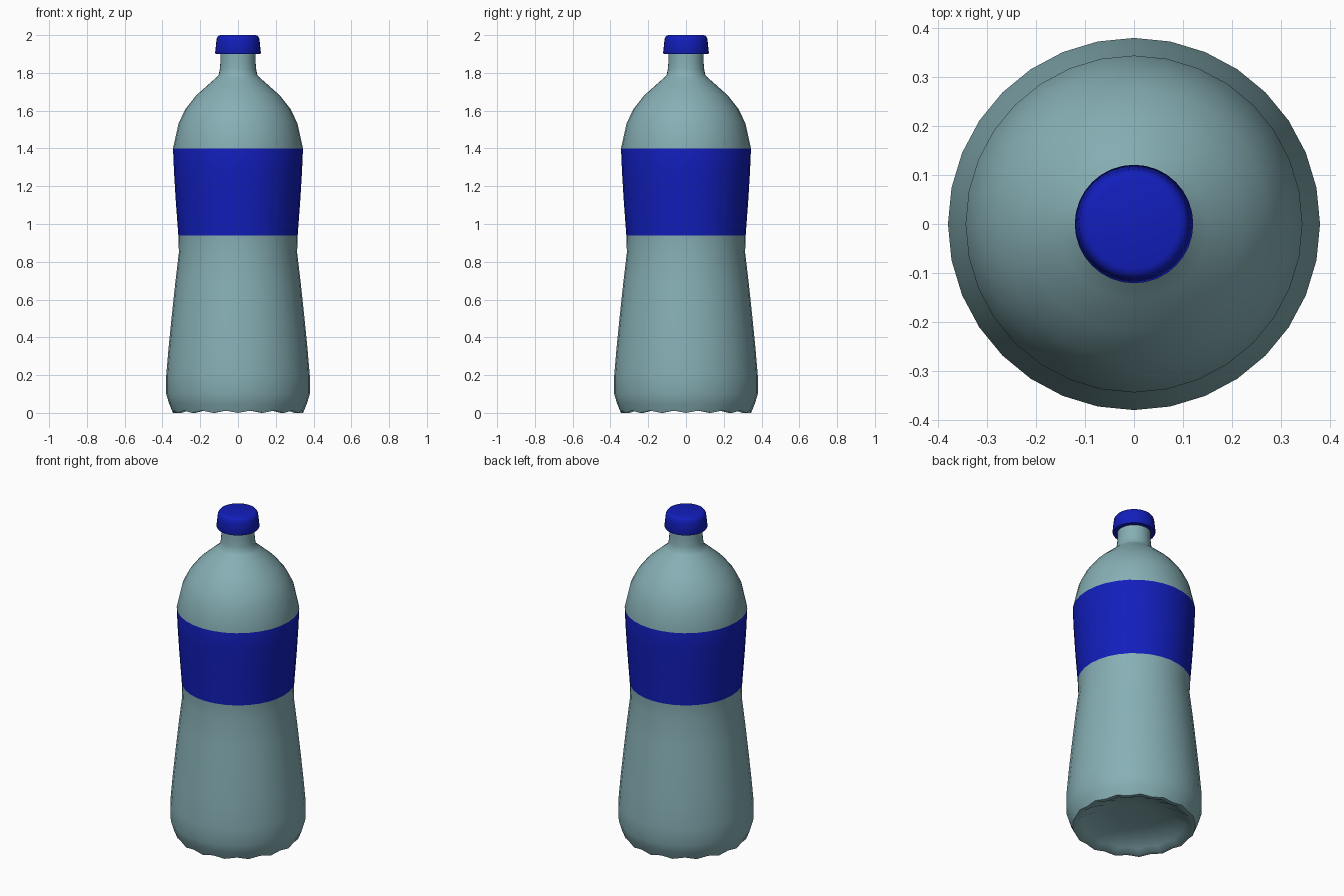
import bpy, bmesh, math

if "Cube" in bpy.data.objects:
    bpy.data.objects.remove(bpy.data.objects["Cube"])

SIDES = 32


def material(name, colour):
    m = bpy.data.materials.new(name)
    m.diffuse_color = (*colour, 1)
    m.use_nodes = True
    m.node_tree.nodes["Principled BSDF"].inputs["Base Color"].default_value = m.diffuse_color
    return m


def lathe(name, profile, mats, ripple=None, slot=lambda z: 0):
    """Spin (radius, z) points about z; ripple maps ring index to odd-vertex lift."""
    ripple = ripple or {}
    bm = bmesh.new()
    rings = []
    for i, (r, z) in enumerate(profile):
        if r == 0:
            rings.append([bm.verts.new((0, 0, z))] * SIDES)
            continue
        ring = []
        for k in range(SIDES):
            a = math.tau * k / SIDES
            lift = ripple.get(i, 0) * (k % 2)
            ring.append(bm.verts.new((r * math.cos(a), r * math.sin(a), z + lift)))
        rings.append(ring)
    for i in range(len(rings) - 1):
        lo, hi = rings[i], rings[i + 1]
        zmid = (profile[i][1] + profile[i + 1][1]) / 2
        for k in range(SIDES):
            n = (k + 1) % SIDES
            corners = list(dict.fromkeys((lo[k], lo[n], hi[n], hi[k])))
            bm.faces.new(corners).material_index = slot(zmid)
    bmesh.ops.recalc_face_normals(bm, faces=bm.faces)
    mesh = bpy.data.meshes.new(name)
    bm.to_mesh(mesh)
    bm.free()
    for m in mats:
        mesh.materials.append(m)
    obj = bpy.data.objects.new(name, mesh)
    bpy.context.collection.objects.link(obj)
    bpy.ops.object.select_all(action='DESELECT')
    obj.select_set(True)
    bpy.context.view_layer.objects.active = obj
    bpy.ops.object.shade_smooth_by_angle(angle=math.radians(50))
    return obj


plastic = material("clear_plastic", (0.24, 0.43, 0.46))
blue = material("blue", (0.006, 0.013, 0.5))

# Bottle: dished base with rippled foot, waisted body, domed shoulder, neck
bottle = [(0, 0.08), (0.12, 0.075), (0.22, 0.055), (0.29, 0.02), (0.32, 0.0),
          (0.345, 0.0), (0.365, 0.05), (0.38, 0.1), (0.38, 0.2), (0.367, 0.35),
          (0.352, 0.5), (0.333, 0.68), (0.313, 0.85), (0.316, 0.94),
          (0.33, 1.13), (0.339, 1.28), (0.344, 1.4), (0.314, 1.535),
          (0.277, 1.61), (0.222, 1.68), (0.155, 1.74), (0.115, 1.775),
          (0.102, 1.79), (0.096, 1.82), (0.093, 1.86), (0.093, 1.93)]
# The label is the band of the bottle wall between z 0.94 and 1.4
lathe("bottle_with_label", bottle, [plastic, blue],
      ripple={2: 0.012, 3: 0.014, 4: 0.012, 5: 0.012},
      slot=lambda z: 1 if 0.94 < z < 1.4 else 0)

# Screw cap with rounded top edge
cap = [(0.093, 1.9), (0.118, 1.9), (0.121, 1.907), (0.115, 1.965),
       (0.112, 1.985), (0.104, 1.996), (0.092, 2.0), (0, 2.0)]
lathe("cap", cap, [blue])
